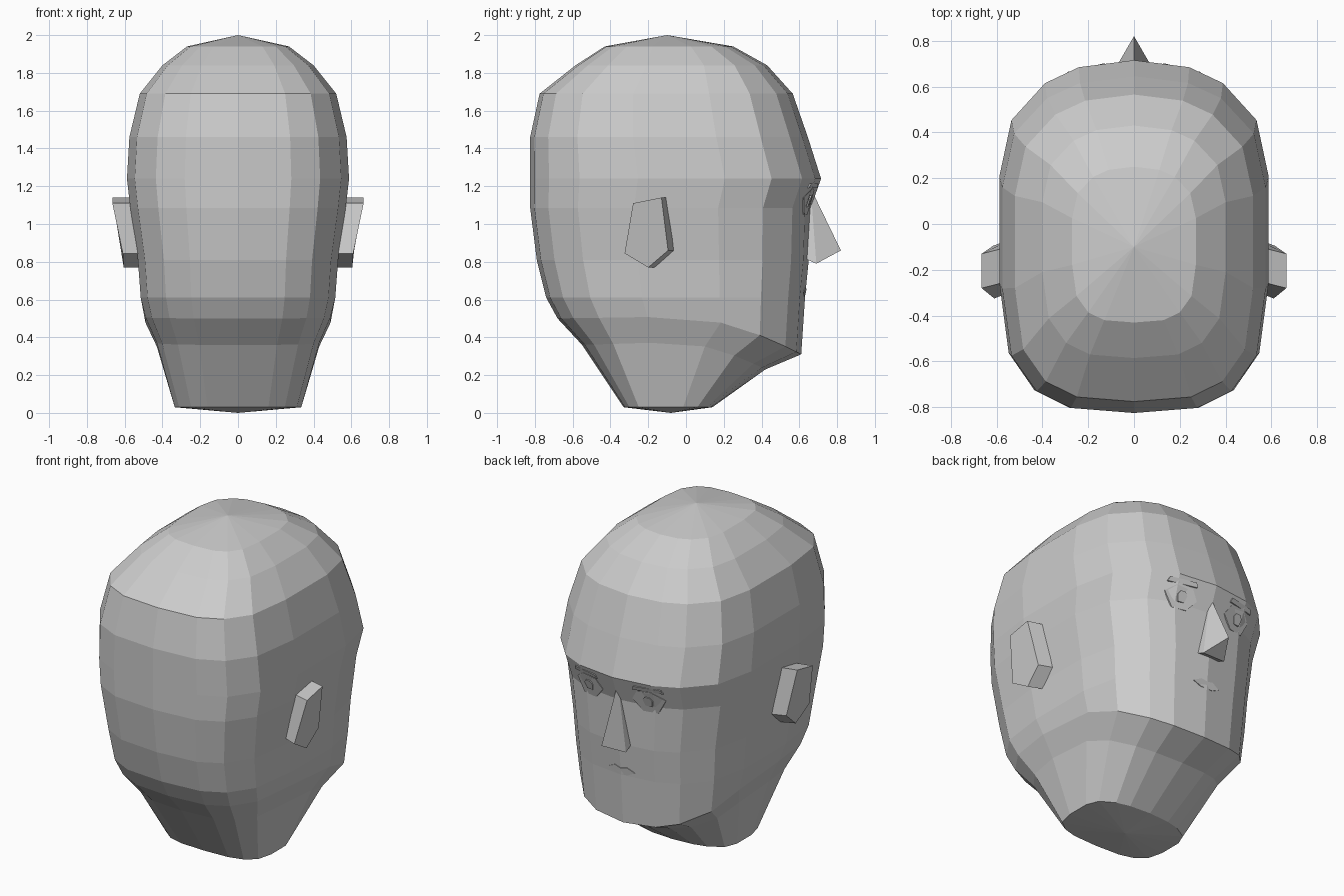
import bpy, bmesh
from mathutils import Vector
from mathutils.bvhtree import BVHTree

old = bpy.data.objects.get("Cube")
if old:
    bpy.data.objects.remove(old, do_unlink=True)

GREY = (0.6, 0.6, 0.6, 1)
mat = bpy.data.materials.new("plain grey")
mat.use_nodes = True
mat.diffuse_color = GREY
mat.node_tree.nodes["Principled BSDF"].inputs["Base Color"].default_value = GREY


def build(name, verts, faces):
    """Flat-shaded mesh object with outward normals."""
    bm = bmesh.new()
    vs = [bm.verts.new(v) for v in verts]
    for f in faces:
        bm.faces.new([vs[i] for i in f])
    bmesh.ops.recalc_face_normals(bm, faces=bm.faces)
    mesh = bpy.data.meshes.new(name)
    bm.to_mesh(mesh)
    bm.free()
    mesh.materials.append(mat)
    ob = bpy.data.objects.new(name, mesh)
    bpy.context.collection.objects.link(ob)
    return ob


def prism(name, a, b):
    """Solid between two matching outlines."""
    n = len(a)
    sides = [(i, (i + 1) % n, n + (i + 1) % n, n + i) for i in range(n)]
    return build(name, a + b, sides + [tuple(range(n)), tuple(range(n, 2 * n))])


# Skull, jaw and neck: one rounded outline lofted through levels
half = [(0, -1), (.48, -.97), (.74, -.87), (.93, -.66), (1, -.26), (1, .34),
        (.91, .66), (.66, .87), (.41, .96), (0, 1)]
outline = half + [(-u, v) for u, v in half[-2:0:-1]]
# half width, back y, front y, side z, rise at the back, drop at the front
levels = [
    (.335, -.33, .14, .03, 0, 0),
    (.43, -.55, .42, .375, -.015, .145),
    (.49, -.68, .61, .51, -.01, .2),
    (.515, -.74, .63, .61, 0, 0),
    (.53, -.79, .65, .81, 0, 0),
    (.57, -.825, .66, 1.085, 0, 0),
    (.588, -.825, .715, 1.24, 0, 0),
    (.575, -.825, .645, 1.46, 0, 0),
    (.52, -.775, .565, 1.69, 0, 0),
    (.4, -.585, .43, 1.84, 0, 0),
    (.27, -.43, .25, 1.94, 0, 0),
]
n = len(outline)
verts, faces = [], []
for w, back, front, z, rise, drop in levels:
    mid, depth = (back + front) / 2, (front - back) / 2
    for u, v in outline:
        dz = -drop * max(v, 0) ** 1.7 + rise * max(-v, 0)
        verts.append((u * w, mid + v * depth, z + dz))
for k in range(len(levels) - 1):
    for i in range(n):
        j = (i + 1) % n
        faces.append((k * n + i, k * n + j, (k + 1) * n + j, (k + 1) * n + i))
base, crown = len(verts), len(verts) + 1
verts += [(0, -.08, 0), (0, -.1, 2)]
top = (len(levels) - 1) * n
for i in range(n):
    j = (i + 1) % n
    faces += [(i, j, base), (top + i, top + j, crown)]
head = build("head", verts, faces)

# Nose: pyramid with a pointed tip
build("nose", [(0, .66, 1.19), (0, .82, .86), (.075, .69, .79), (-.075, .69, .79),
               (.07, .6, .83), (-.07, .6, .83)],
      [(0, 1, 2), (0, 1, 3), (1, 2, 3), (0, 2, 4), (0, 3, 5), (2, 3, 5, 4), (0, 4, 5)])

# Ears: five-sided blocks leaning outwards at the top
ear = [(-.28, 1.11, .665), (-.13, 1.14, .665), (-.095, .86, .615),
       (-.2, .77, .605), (-.325, .845, .61)]
for side, s in (("left", 1), ("right", -1)):
    prism(side + "_ear", [(s * x, y, z) for y, z, x in ear],
          [(s * .51, y + .04, z) for y, z, x in ear])

# Face details: thin plates laid on the front of the head
tree = BVHTree.FromPolygons([Vector(v) for v in verts], faces)


def plate(name, pts, lift):
    def on_face(x, z, d):
        hit = tree.ray_cast(Vector((x, 2, z)), Vector((0, -1, 0)))[0]
        return (x, hit.y + d, z)
    prism(name, [on_face(x, z, lift) for x, z in pts],
          [on_face(x, z, lift - .008) for x, z in pts])


eye = [(.1, 1.12), (.14, 1.18), (.23, 1.19), (.3, 1.14), (.25, 1.05), (.16, 1.05)]
iris = [(.17, 1.13), (.185, 1.15), (.215, 1.15), (.23, 1.13), (.22, 1.09), (.18, 1.09)]
lid = [(.12, 1.19), (.13, 1.215), (.29, 1.215), (.3, 1.19)]
for side, s in (("left", 1), ("right", -1)):
    for part, pts, lift in (("eye", eye, .004), ("iris", iris, .01), ("eyelid", lid, .012)):
        plate(side + "_" + part, [(s * x, z) for x, z in pts], lift)
plate("mouth", [(-.09, .64), (-.04, .665), (0, .655), (.04, .665), (.09, .64),
                (.04, .615), (-.04, .615)], .004)
